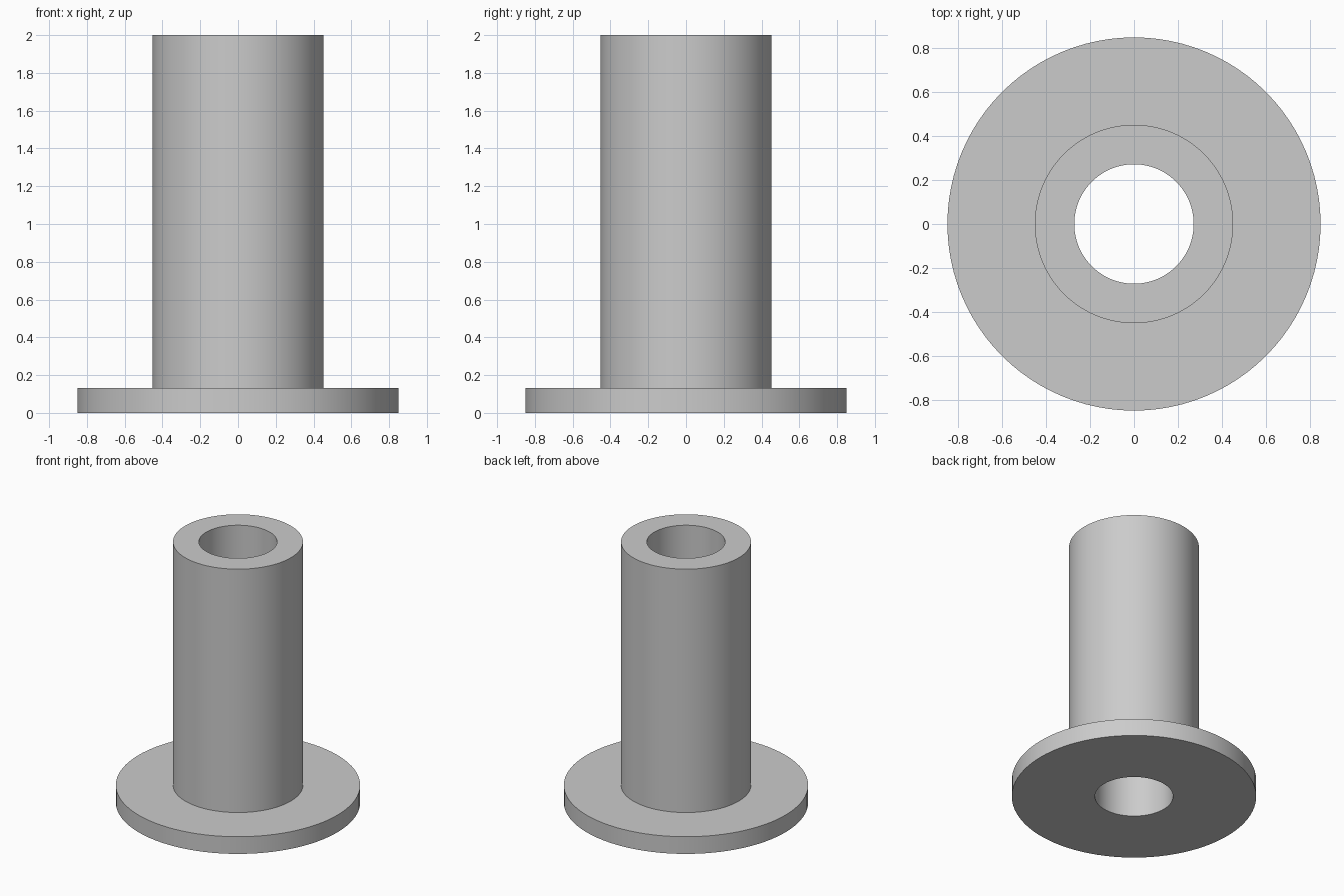
import bpy
import bmesh
import math

cube = bpy.data.objects.get("Cube")
if cube:
    bpy.data.objects.remove(cube, do_unlink=True)

SEGMENTS = 96
BORE, TUBE, FLANGE = 0.272, 0.452, 0.85
FLANGE_TOP, HEIGHT = 0.132, 2.0

# Plain grey finish
grey = bpy.data.materials.new("plain_grey")
grey.use_nodes = True
colour = (0.6, 0.6, 0.6, 1.0)
grey.diffuse_color = colour
grey.node_tree.nodes["Principled BSDF"].inputs["Base Color"].default_value = colour


def lathe(name, profile):
    """Revolve a closed (radius, height) profile about the z axis."""
    bm = bmesh.new()
    rings = []
    for radius, z in profile:
        angles = [2 * math.pi * i / SEGMENTS for i in range(SEGMENTS)]
        rings.append([bm.verts.new((radius * math.cos(a), radius * math.sin(a), z))
                      for a in angles])
    for k, ring in enumerate(rings):
        above = rings[(k + 1) % len(rings)]
        for i in range(SEGMENTS):
            j = (i + 1) % SEGMENTS
            bm.faces.new((ring[i], ring[j], above[j], above[i]))
    bmesh.ops.recalc_face_normals(bm, faces=bm.faces)
    mesh = bpy.data.meshes.new(name)
    bm.to_mesh(mesh)
    bm.free()
    mesh.materials.append(grey)
    obj = bpy.data.objects.new(name, mesh)
    bpy.context.collection.objects.link(obj)
    return obj


# Flanged sleeve: wide base disc, tall tube and a through bore
sleeve = lathe("flanged_sleeve", [
    (BORE, 0), (FLANGE, 0), (FLANGE, FLANGE_TOP),
    (TUBE, FLANGE_TOP), (TUBE, HEIGHT), (BORE, HEIGHT),
])

# Smooth round walls with crisp rims
bpy.ops.object.select_all(action="DESELECT")
sleeve.select_set(True)
bpy.context.view_layer.objects.active = sleeve
bpy.ops.object.shade_smooth_by_angle(angle=math.radians(30))
